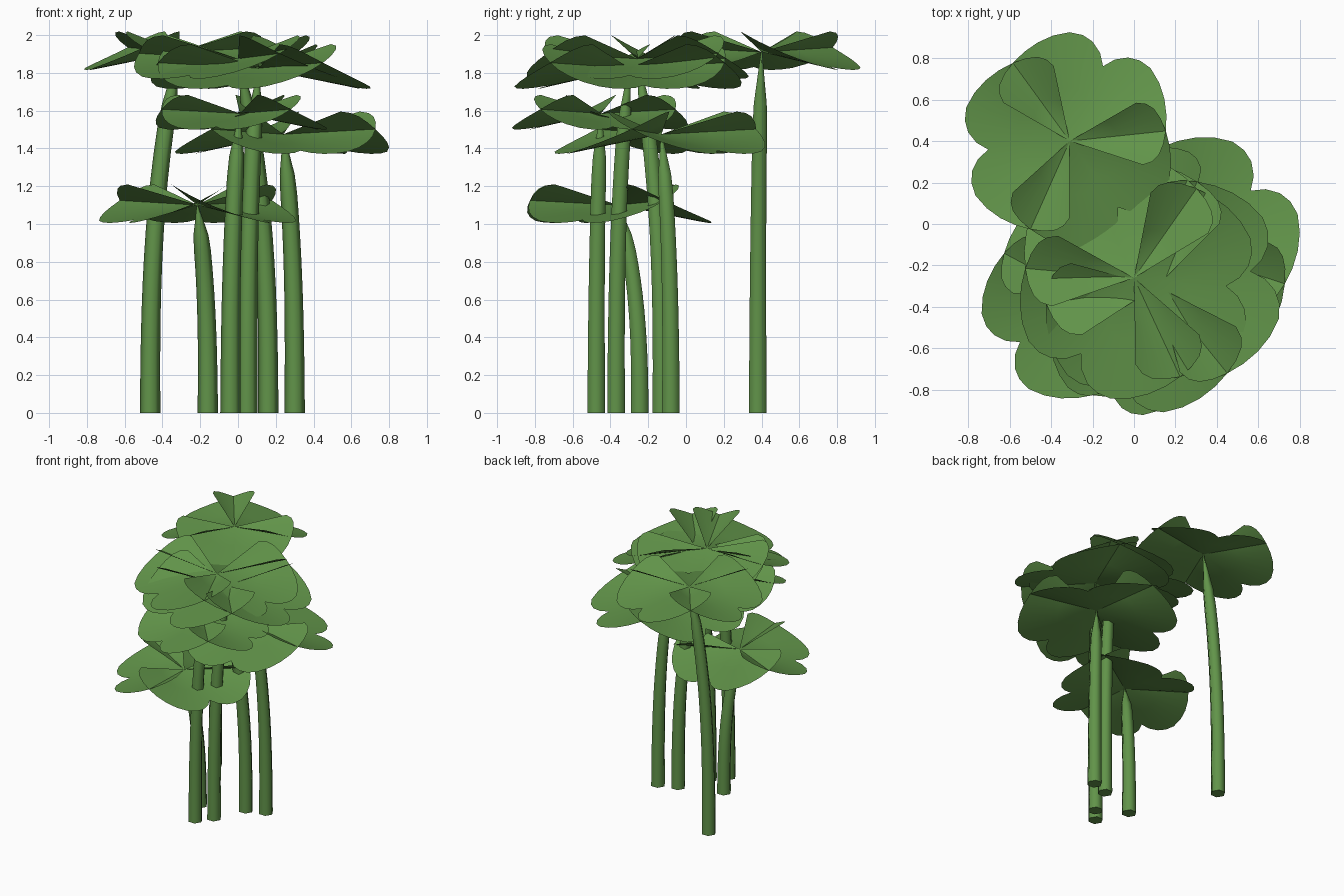
import bpy, bmesh, math

cube = bpy.data.objects.get("Cube")
if cube:
    bpy.data.objects.remove(cube, do_unlink=True)

green = bpy.data.materials.new("leaf_green")
green.use_nodes = True
colour = (0.12, 0.295, 0.067, 1)
green.diffuse_color = colour
green.node_tree.nodes["Principled BSDF"].inputs["Base Color"].default_value = colour


def finish(bm, name, angle):
    mesh = bpy.data.meshes.new(name)
    bm.to_mesh(mesh)
    bm.free()
    mesh.materials.append(green)
    obj = bpy.data.objects.new(name, mesh)
    bpy.context.collection.objects.link(obj)
    bpy.ops.object.select_all(action="DESELECT")
    obj.select_set(True)
    bpy.context.view_layer.objects.active = obj
    bpy.ops.object.shade_smooth_by_angle(angle=math.radians(angle))


# Half outline of a heart-shaped leaflet: angle from the midrib, radius
half = [(0, .395), (5, .45), (11, .492), (17, .515), (24, .525), (33, .515), (42, .5),
        (51, .483), (60, .466), (68, .452), (75, .435), (80, .41), (84, .37)]
outline = [(-a, r) for a, r in reversed(half[1:])] + half


def leaf(name, centre, scale, turn):
    """Three cupped leaflets that cross each other along their raised edges."""
    bm = bmesh.new()
    for k in range(3):
        mid = math.radians(turn + 120 * k)
        hub = bm.verts.new(centre)
        rings = []
        for part in (0.5, 1):
            ring = []
            for a, r in outline:
                d = r * scale * part
                t = mid + math.radians(a)
                slope = -0.2 + 0.45 * (a / 80) ** 2
                ring.append(bm.verts.new((centre[0] + d * math.cos(t),
                                          centre[1] + d * math.sin(t),
                                          centre[2] + d * slope)))
            rings.append(ring)
        inner, outer = rings
        for i in range(len(outline) - 1):
            bm.faces.new((hub, inner[i], inner[i + 1]))
            bm.faces.new((inner[i], outer[i], outer[i + 1], inner[i + 1]))
    finish(bm, name, 40)


def stem(name, base, top, sides=6, steps=14):
    """Upright stalk that bends towards its leaf and tapers near the tip."""
    bm = bmesh.new()
    rings = []
    for s in range(steps + 1):
        t = s / steps
        bend = t ** 2.7
        x = base[0] + (top[0] - base[0]) * bend
        y = base[1] + (top[1] - base[1]) * bend
        radius = 0.054 - 0.012 * t
        if t > 0.84:
            radius *= 1 - 0.9 * (t - 0.84) / 0.16
        rings.append([bm.verts.new((x + radius * math.cos(math.tau * i / sides),
                                    y + radius * math.sin(math.tau * i / sides),
                                    top[2] * t)) for i in range(sides)])
    for low, high in zip(rings, rings[1:]):
        for i in range(sides):
            j = (i + 1) % sides
            bm.faces.new((low[i], low[j], high[j], high[i]))
    bm.faces.new(rings[0][::-1])
    bm.faces.new(rings[-1])
    finish(bm, name, 65)


# Plants: name, stem base, leaf centre, leaf scale, leaf turn in degrees
plants = [
    ("back", (-.465, .38), (-.31, .4, 1.91), 1, 66),
    ("low", (-.16, -.245), (-.215, -.36, 1.1), 1, 212),
    ("front", (-.04, -.475), (.01, -.45, 1.585), .9, 10),
    ("side", (.3, -.08), (.24, -.13, 1.475), 1.1, 42),
    ("top", (.16, -.13), (0, -.26, 1.875), 1.13, 355),
    ("upper", (.05, -.37), (.11, -.3, 1.825), 1.16, 9),
]
for name, base, centre, scale, turn in plants:
    stem(name + "_stem", base, centre)
    leaf(name + "_leaf", centre, scale, turn)
